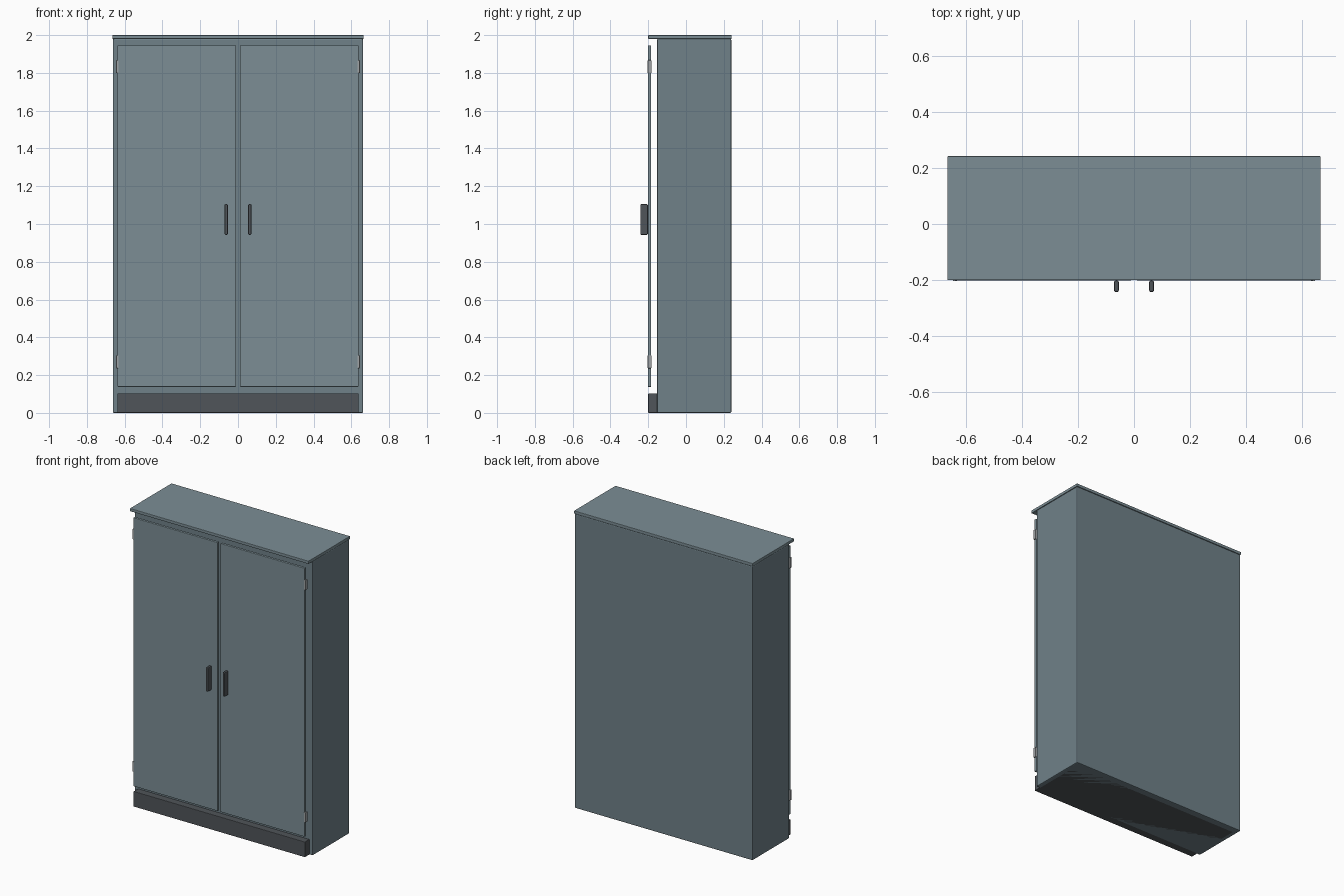
import bpy

if "Cube" in bpy.data.objects:
    bpy.data.objects.remove(bpy.data.objects["Cube"])


def material(name, r, g, b):
    m = bpy.data.materials.new(name)
    m.diffuse_color = (r, g, b, 1)
    m.use_nodes = True
    m.node_tree.nodes["Principled BSDF"].inputs["Base Color"].default_value = m.diffuse_color
    return m


STEEL = material("blue_grey", 0.16, 0.22, 0.25)
DOOR = material("door_blue_grey", 0.20, 0.27, 0.30)
DARK = material("dark_grey", 0.08, 0.09, 0.10)
METAL = material("hinge_metal", 0.35, 0.37, 0.38)


def box(name, lo, hi, mat, bevel=0.0):
    """Box between two corners with optional rounded edges."""
    bpy.ops.mesh.primitive_cube_add(size=1, location=[(a + b) / 2 for a, b in zip(lo, hi)])
    ob = bpy.context.object
    ob.name = name
    ob.scale = [b - a for a, b in zip(lo, hi)]
    bpy.ops.object.transform_apply(location=False, rotation=False, scale=True)
    ob.data.materials.append(mat)
    if bevel:
        mod = ob.modifiers.new("edges", 'BEVEL')
        mod.width = bevel
        mod.segments = 2
    return ob


def mirrored_box(name, x0, x1, y0, y1, z0, z1, mat, bevel):
    """Left and right copies of a box given by its right-hand extents."""
    box("right_" + name, (x0, y0, z0), (x1, y1, z1), mat, bevel)
    box("left_" + name, (-x1, y0, z0), (-x0, y1, z1), mat, bevel)


# carcass, top board and plinth
box("cabinet_body", (-0.663, -0.153, 0), (0.663, 0.24, 1.98), STEEL, 0.006)
box("top_board", (-0.665, -0.2, 1.98), (0.665, 0.242, 2.0), DOOR, 0.003)
box("plinth", (-0.638, -0.2, 0), (0.638, 0.2, 0.103), DARK, 0.003)

# doors and handles
mirrored_box("door", 0.01, 0.638, -0.202, -0.184, 0.138, 1.945, DOOR, 0.003)
mirrored_box("handle", 0.054, 0.071, -0.242, -0.202, 0.943, 1.105, DARK, 0.005)

# hinges
for part, z in (("lower", 0.27), ("upper", 1.833)):
    mirrored_box(part + "_hinge", 0.631, 0.645, -0.203, -0.183, z - 0.034, z + 0.034, METAL, 0.002)
